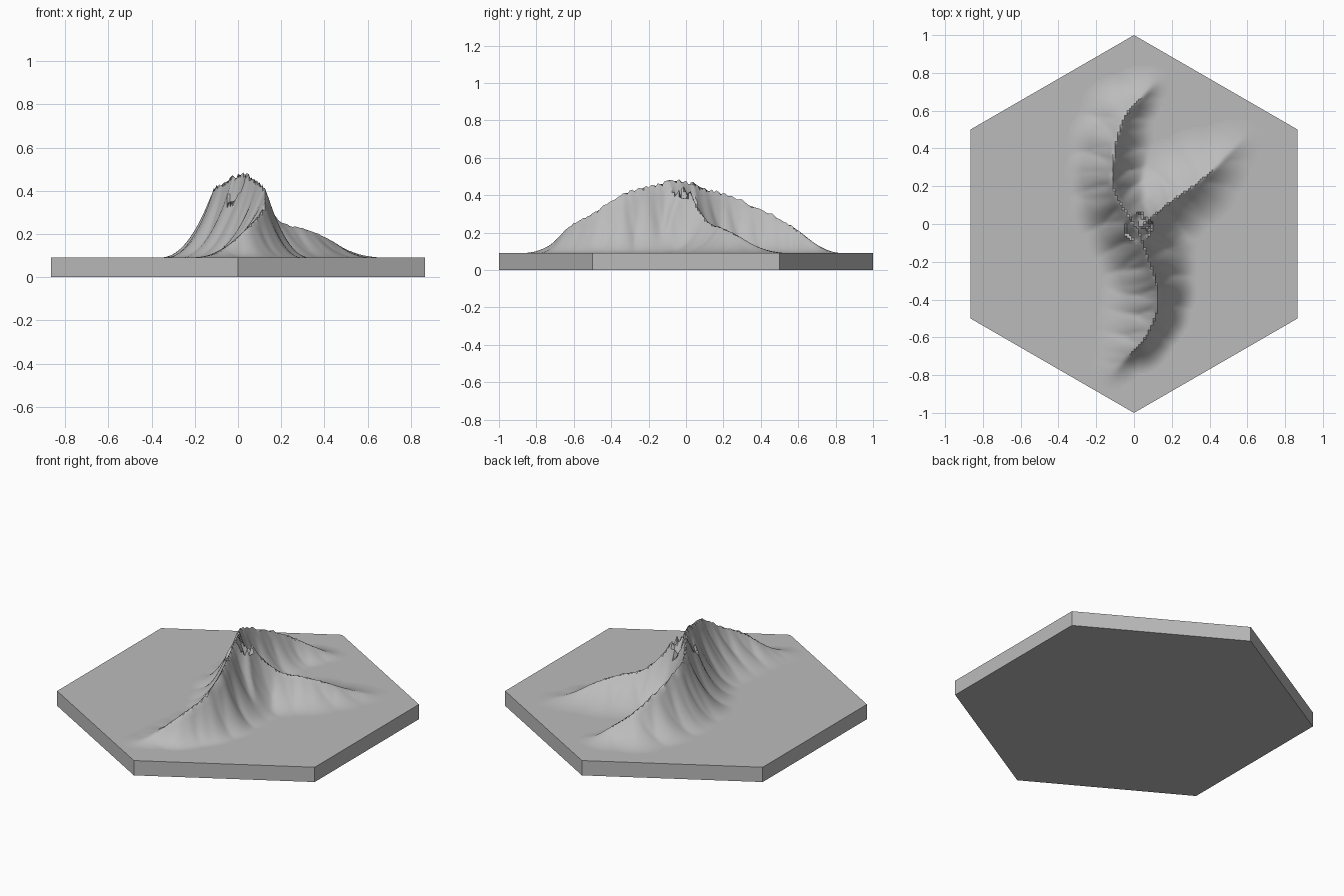
import bpy, bmesh, math
from mathutils import Vector
from mathutils.geometry import interpolate_bezier

BASE_TOP = 0.09
STEP = 0.0125

# Ridge crests: x, y, height, foot width on the left, foot width on the right
MAIN_RIDGE = [
    (-.12, -.82, .09, .12, .08), (-.05, -.72, .14, .18, .10), (.05, -.62, .24, .24, .14),
    (.11, -.50, .31, .28, .16), (.13, -.38, .39, .28, .17), (.11, -.28, .44, .26, .20),
    (.06, -.14, .47, .24, .24), (.02, -.03, .49, .25, .25), (-.06, .09, .45, .24, .22),
    (-.11, .20, .42, .23, .20), (-.11, .32, .37, .23, .18), (-.09, .45, .31, .23, .18),
    (-.04, .58, .23, .22, .14), (.05, .68, .15, .16, .10), (.12, .76, .09, .10, .08)]
SPUR_RIDGE = [
    (.02, -.03, .48, .24, .22), (.10, .04, .37, .25, .22), (.20, .12, .26, .28, .22),
    (.30, .19, .23, .28, .22), (.40, .27, .19, .25, .18), (.50, .37, .13, .18, .14),
    (.60, .47, .09, .12, .10)]
BUTTRESS = [(.07, -.02, .40, .16, .16), (.14, -.08, .26, .16, .16), (.22, -.14, .12, .12, .12)]


def material(name, value):
    mat = bpy.data.materials.new(name)
    mat.use_nodes = True
    color = (value, value, value, 1)
    mat.diffuse_color = color
    mat.node_tree.nodes["Principled BSDF"].inputs["Base Color"].default_value = color
    return mat


def add_object(name, bm, mat):
    mesh = bpy.data.meshes.new(name)
    bm.to_mesh(mesh)
    bm.free()
    mesh.materials.append(mat)
    obj = bpy.data.objects.new(name, mesh)
    bpy.context.collection.objects.link(obj)
    return obj


def sample_ridge(points, count=12):
    """Smooth the crest and give each sample its height, facing and gullied widths."""
    samples = []
    for i in range(len(points) - 1):
        a, b = points[i], points[i + 1]
        before, after = points[max(i - 1, 0)], points[min(i + 2, len(points) - 1)]
        pa, pb = Vector(a[:3]), Vector(b[:3])
        ha = pa + (pb - Vector(before[:3])) / 6
        hb = pb - (Vector(after[:3]) - pa) / 6
        curve = interpolate_bezier(pa, ha, hb, pb, count + 1)
        for k in range(count):
            t = k / count
            p, q = curve[k], curve[k + 1]
            normal = Vector((p.y - q.y, q.x - p.x)).normalized()
            s = (i + t) * 2
            gully = .10 * math.sin(s * 2.7) + .05 * math.sin(s * 6.1 + 1)
            left = (a[3] + (b[3] - a[3]) * t) * (1 + gully)
            right = (a[4] + (b[4] - a[4]) * t) * (1 - gully)
            samples.append((p.x, p.y, p.z - BASE_TOP, normal.x, normal.y, left, right))
    return samples


def ridge_height(samples, x, y):
    best = 0
    for px, py, h, nx, ny, left, right in samples:
        if h <= best:
            continue
        dx, dy = x - px, y - py
        d = math.hypot(dx, dy)
        if d > .35:
            continue
        side = .5 + .5 * (dx * nx + dy * ny) / d if d > 1e-6 else .5
        u = 1 - d / (right + (left - right) * side)
        if u > 0:
            best = max(best, h * u ** 2.1)
    return best


def ground(ridges, x, y):
    """Blend the ridges so that the valleys between them fill in."""
    heights = [ridge_height(r, x, y) for r in ridges]
    return sum(h ** 3 for h in heights) ** (1 / 3) if min(heights[:2]) < .2 else max(heights)


cube = bpy.data.objects.get("Cube")
if cube:
    bpy.data.objects.remove(cube, do_unlink=True)
stone = material("grey stone", .5)

# Hexagonal tile with a point towards the front and the back
bm = bmesh.new()
rim = [bm.verts.new((math.sin(i * math.pi / 3), math.cos(i * math.pi / 3), 0)) for i in range(6)]
bottom = bm.faces.new(rim)
top = bmesh.ops.extrude_face_region(bm, geom=[bottom])["geom"]
bmesh.ops.translate(bm, vec=(0, 0, BASE_TOP),
                    verts=[g for g in top if isinstance(g, bmesh.types.BMVert)])
bmesh.ops.recalc_face_normals(bm, faces=bm.faces)
add_object("hex_base", bm, stone)

# Mountain surface, kept only where it rises from the tile
ridges = [sample_ridge(r) for r in (MAIN_RIDGE, SPUR_RIDGE, BUTTRESS)]
bm = bmesh.new()
columns, rows = int(1.2 / STEP), int(1.8 / STEP)
grid = []
for j in range(rows + 1):
    y = -.9 + j * STEP
    line = []
    for i in range(columns + 1):
        x = -.45 + i * STEP
        line.append(bm.verts.new((x, y, BASE_TOP + ground(ridges, x, y))))
    grid.append(line)
# Soften the slopes a little, as if weathered
bmesh.ops.smooth_vert(bm, verts=bm.verts, factor=.4, use_axis_z=True)
for j in range(rows):
    for i in range(columns):
        corners = (grid[j][i], grid[j][i + 1], grid[j + 1][i + 1], grid[j + 1][i])
        if max(v.co.z for v in corners) > BASE_TOP + .0005:
            bm.faces.new(corners)
bmesh.ops.delete(bm, geom=[v for v in bm.verts if not v.link_faces], context="VERTS")
mountain = add_object("mountain_ridge", bm, stone)

bpy.ops.object.select_all(action="DESELECT")
mountain.select_set(True)
bpy.context.view_layer.objects.active = mountain
bpy.ops.object.shade_smooth_by_angle(angle=math.radians(35))
